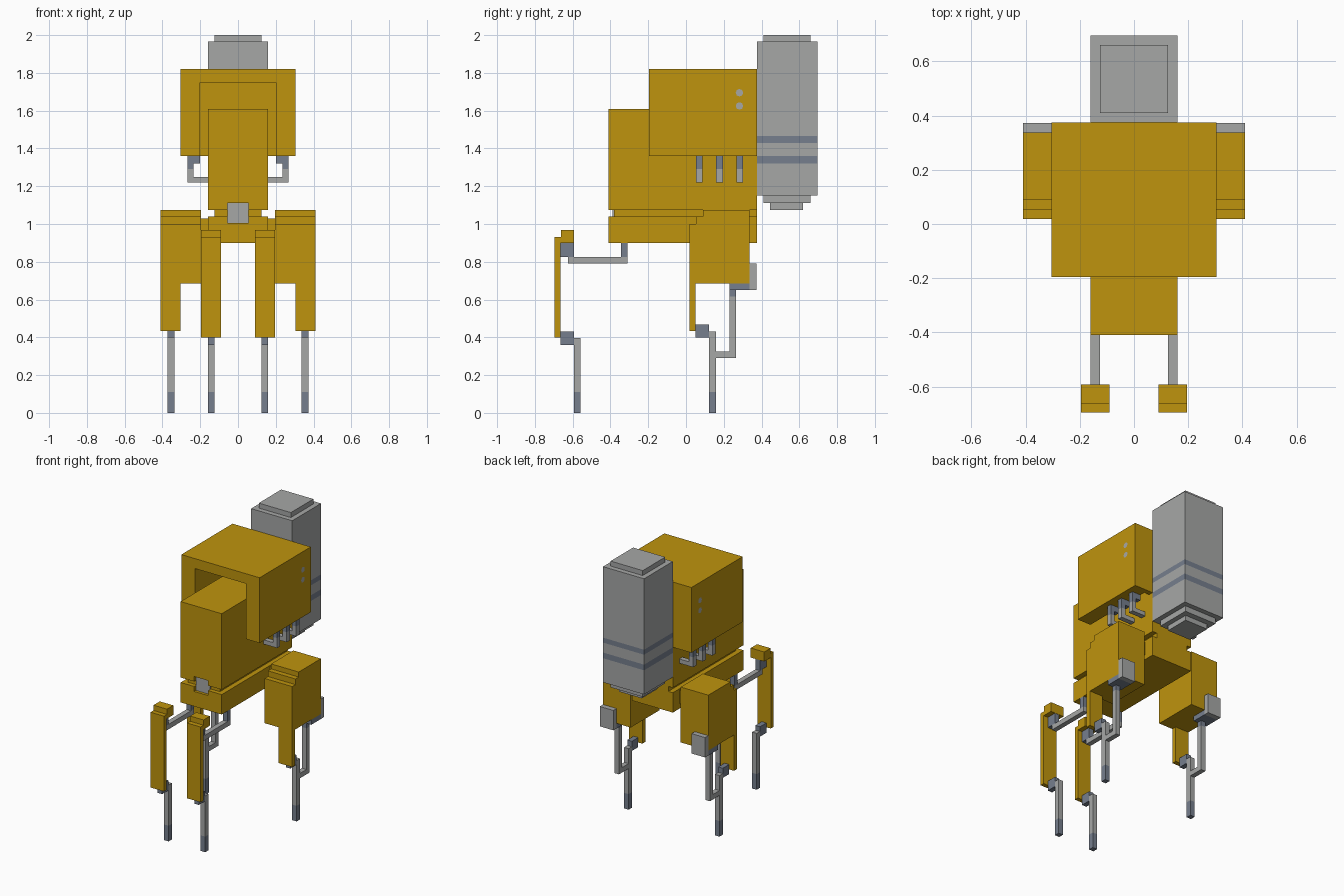
import bpy, bmesh, math
from mathutils import Vector

cube = bpy.data.objects.get("Cube")
if cube:
    bpy.data.objects.remove(cube, do_unlink=True)


def material(name, colour):
    m = bpy.data.materials.new(name)
    m.use_nodes = True
    m.diffuse_color = (*colour, 1)
    m.node_tree.nodes["Principled BSDF"].inputs["Base Color"].default_value = (*colour, 1)
    return m


ORANGE = material("orange_paint", (0.52, 0.296, 0.004))
GREY = material("light_grey_metal", (0.38, 0.387, 0.384))
DARK = material("blue_grey_metal", (0.181, 0.212, 0.27))


def finish(name, bm, *mats):
    bmesh.ops.recalc_face_normals(bm, faces=bm.faces)
    mesh = bpy.data.meshes.new(name)
    bm.to_mesh(mesh)
    bm.free()
    for m in mats:
        mesh.materials.append(m)
    ob = bpy.data.objects.new(name, mesh)
    bpy.context.collection.objects.link(ob)
    return ob


def box(name, mat, x, y, z, bands=(), band_mat=None):
    """Box from axis ranges; height bands get the second material."""
    bm = bmesh.new()
    bmesh.ops.create_cube(bm, size=1)
    for v in bm.verts:
        v.co = [r[0] + (c + 0.5) * (r[1] - r[0]) for c, r in zip(v.co, (x, y, z))]
    for h in {h for b in bands for h in b if z[0] < h < z[1]}:
        bmesh.ops.bisect_plane(bm, geom=bm.verts[:] + bm.edges[:] + bm.faces[:],
                               plane_co=(0, 0, h), plane_no=(0, 0, 1))
    for f in bm.faces:
        h = f.calc_center_median().z
        f.material_index = int(any(a <= h <= b for a, b in bands))
    return finish(name, bm, mat, *([band_mat] if band_mat else []))


def prism(name, mat, x, outline):
    """Side outline of (y, z) points extruded across x."""
    bm = bmesh.new()
    face = bm.faces.new([bm.verts.new((x[0], y, z)) for y, z in outline])
    new = bmesh.ops.extrude_face_region(bm, geom=[face])["geom"]
    bmesh.ops.translate(bm, vec=(x[1] - x[0], 0, 0),
                        verts=[v for v in new if isinstance(v, bmesh.types.BMVert)])
    return finish(name, bm, mat)


def cut(ob, x, y, z):
    """Carve a box-shaped hollow and bake the result."""
    cutter = box("cutter", ob.data.materials[0], x, y, z)
    cutter.hide_render = True
    mod = ob.modifiers.new("hollow", "BOOLEAN")
    mod.operation, mod.solver, mod.object = "DIFFERENCE", "EXACT", cutter
    dg = bpy.context.evaluated_depsgraph_get()
    mesh = bpy.data.meshes.new_from_object(ob.evaluated_get(dg))
    ob.modifiers.clear()
    ob.data = mesh
    bpy.data.objects.remove(cutter, do_unlink=True)


def wide(w):
    return (-w, w)


# Body, waist and base, with a notch around the front clip
body = box("body", ORANGE, wide(0.16), (-0.41, 0.375), (1.075, 1.61))
cut(body, wide(0.055), (-0.5, -0.38), (1.0, 1.11))
box("waist", ORANGE, wide(0.125), (-0.38, 0.375), (1.03, 1.08))
base = box("base", ORANGE, wide(0.16), (-0.41, 0.375), (0.9, 1.04))
cut(base, wide(0.055), (-0.5, -0.38), (1.005, 1.1))
box("front_clip", GREY, wide(0.055), (-0.39, -0.34), (1.005, 1.11))
box("hip_axle", ORANGE, wide(0.2), (0.13, 0.3), (0.935, 1.03))

# Hood, hollow at the front and underneath
hood = box("hood", ORANGE, wide(0.305), (-0.195, 0.375), (1.36, 1.82))
cut(hood, wide(0.2), (-0.4, 0.34), (1.2, 1.75))

# Rear tank with two painted bands and stepped ends
STRIPES = ((1.32, 1.36), (1.43, 1.465))
box("tank", GREY, wide(0.16), (0.375, 0.695), (1.15, 1.965), STRIPES, DARK)
box("tank_top", GREY, wide(0.125), (0.41, 0.66), (1.965, 2.0))
box("tank_lower_step", GREY, wide(0.125), (0.41, 0.66), (1.11, 1.15))
box("tank_bottom_step", GREY, wide(0.09), (0.445, 0.62), (1.075, 1.11))

for side, label in ((1, "left"), (-1, "right")):
    def span(a, b):
        return tuple(sorted((side * a, side * b)))

    # Small round plates on the hood cheek
    for i, h in enumerate((1.625, 1.695)):
        bm = bmesh.new()
        bmesh.ops.create_circle(bm, cap_ends=True, radius=0.02, segments=8)
        for v in bm.verts:
            v.co = Vector((side * 0.308, 0.283 + v.co.x, h + v.co.y))
        finish(f"{label}_hood_dot_{i}", bm, GREY)

    # Pipes from the hood to the body
    for i in range(3):
        y = (0.053 + i * 0.107, 0.088 + i * 0.107)
        box(f"{label}_pipe_{i}", GREY, span(0.235, 0.267), y, (1.22, 1.36),
            ((1.29, 1.36),), DARK)
        box(f"{label}_pipe_mount_{i}", DARK, span(0.2, 0.236), y, (1.32, 1.36))
        box(f"{label}_pipe_elbow_{i}", GREY, span(0.155, 0.236), y, (1.22, 1.25))

    # Front leg: guard, arm, joints and shin
    rod = span(0.125, 0.16)
    prism(f"{label}_front_guard", ORANGE, span(0.09, 0.195),
          [(-0.695, 0.4), (-0.665, 0.4), (-0.665, 0.9), (-0.592, 0.9),
           (-0.592, 0.967), (-0.662, 0.967), (-0.662, 0.93), (-0.695, 0.93)])
    box(f"{label}_front_knee", DARK, rod, (-0.665, -0.594), (0.825, 0.9))
    box(f"{label}_front_arm", GREY, rod, (-0.625, -0.31), (0.79, 0.825))
    box(f"{label}_front_arm_mount", DARK, rod, (-0.345, -0.31), (0.825, 0.9))
    box(f"{label}_front_ankle", DARK, rod, (-0.665, -0.594), (0.36, 0.43))
    box(f"{label}_front_shin", GREY, rod, (-0.594, -0.558), (0, 0.397),
        ((0, 0.11),), DARK)

    # Rear leg: stepped thigh, guard and linkage
    rod = span(0.337, 0.372)
    prism(f"{label}_rear_thigh", ORANGE, span(0.195, 0.41),
          [(0.018, 0.685), (0.337, 0.685), (0.337, 1.075), (0.09, 1.075),
           (0.09, 1.04), (0.054, 1.04), (0.054, 1.0), (0.018, 1.0)])
    box(f"{label}_rear_guard", ORANGE, span(0.305, 0.41), (0.018, 0.051), (0.433, 0.685))
    box(f"{label}_rear_box", GREY, span(0.305, 0.41), (0.337, 0.373), (0.65, 0.79))
    box(f"{label}_rear_box_bracket", DARK, span(0.305, 0.41), (0.23, 0.337), (0.65, 0.685))
    box(f"{label}_rear_rod", GREY, rod, (0.23, 0.265), (0.29, 0.65),
        ((0.615, 0.65),), DARK)
    box(f"{label}_rear_crossbar", GREY, rod, (0.158, 0.23), (0.29, 0.325))
    box(f"{label}_rear_ankle", DARK, rod, (0.051, 0.122), (0.4, 0.468))
    box(f"{label}_rear_shin", GREY, rod, (0.122, 0.158), (0, 0.43),
        ((0, 0.11),), DARK)
